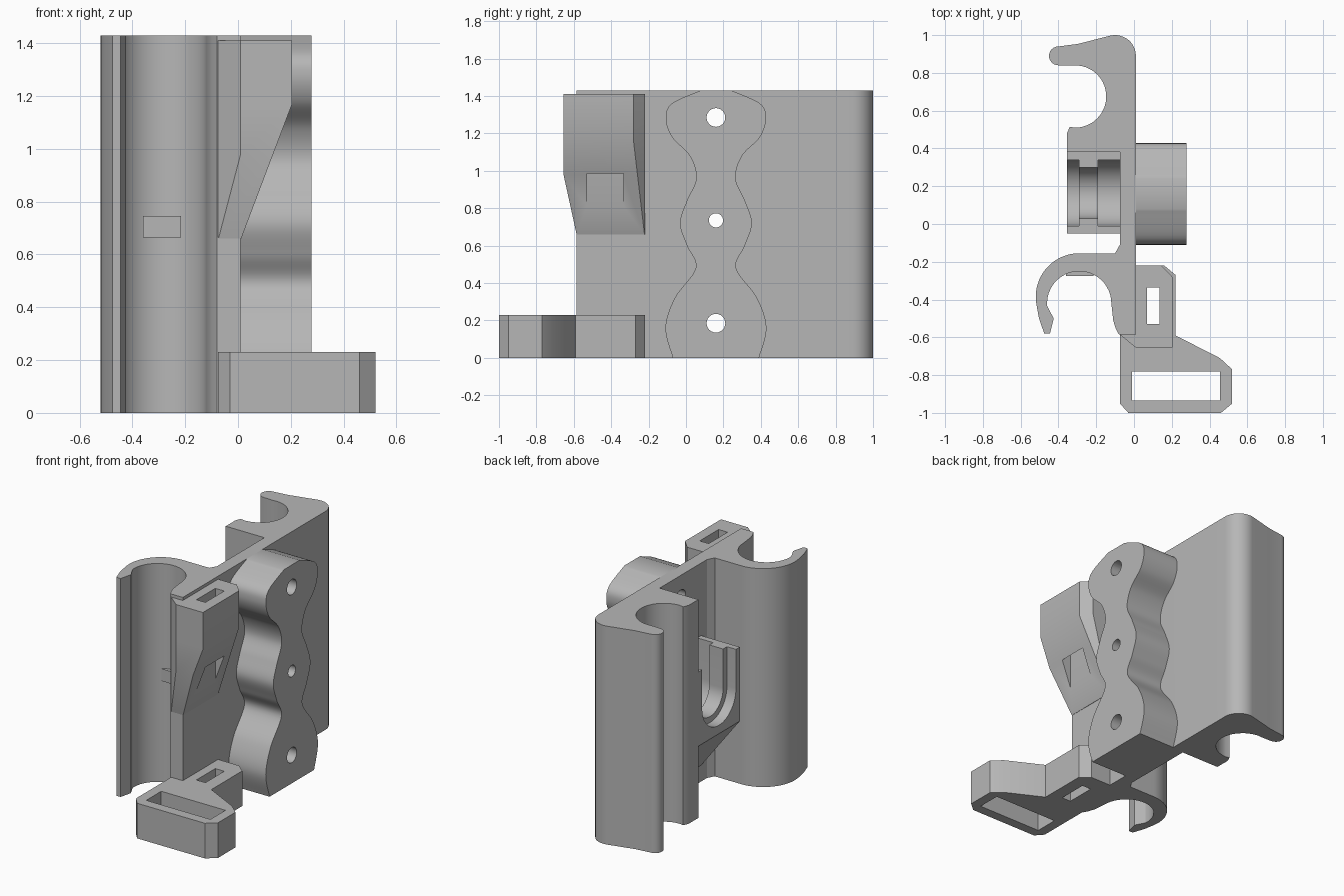
import bpy, bmesh
from math import cos, sin, radians

old = bpy.data.objects.get("Cube")
if old:
    bpy.data.objects.remove(old, do_unlink=True)

grey = bpy.data.materials.new("plain_grey")
grey.use_nodes = True
COLOUR = (0.47, 0.47, 0.47, 1)
grey.diffuse_color = COLOUR
grey.node_tree.nodes["Principled BSDF"].inputs["Base Color"].default_value = COLOUR


def arc(cx, cy, r, start, end, n=24):
    """Points along an arc, angles in degrees."""
    angles = [radians(start + (end - start) * i / n) for i in range(n + 1)]
    return [(cx + r * cos(a), cy + r * sin(a)) for a in angles]


def rect(a0, a1, b0, b1):
    return [(a0, b0), (a1, b0), (a1, b1), (a0, b1)]


def spline(points, n=8):
    """Smooth curve passing through all points."""
    pts = [points[0]] + points + [points[-1]]
    out = []
    for p, q, r, s in zip(pts, pts[1:], pts[2:], pts[3:]):
        for i in range(n):
            t = i / n
            out.append(tuple(
                0.5 * (2 * q[k] + (r[k] - p[k]) * t
                       + (2 * p[k] - 5 * q[k] + 4 * r[k] - s[k]) * t ** 2
                       + (3 * q[k] - p[k] - 3 * r[k] + s[k]) * t ** 3) for k in (0, 1)))
    return out + [points[-1]]


def loft(name, rings):
    """Skin equal-length rings of 3D points and cap both ends."""
    bm = bmesh.new()
    rows = [[bm.verts.new(p) for p in ring] for ring in rings]
    for low, high in zip(rows, rows[1:]):
        for i in range(len(low)):
            j = (i + 1) % len(low)
            bm.faces.new((low[i], low[j], high[j], high[i]))
    bm.faces.new(rows[0][::-1])
    bm.faces.new(rows[-1])
    bmesh.ops.recalc_face_normals(bm, faces=bm.faces)
    mesh = bpy.data.meshes.new(name)
    bm.to_mesh(mesh)
    bm.free()
    mesh.materials.append(grey)
    obj = bpy.data.objects.new(name, mesh)
    bpy.context.collection.objects.link(obj)
    return obj


def prism(name, outline, axis, h0, h1):
    """Extrude a 2D outline along an axis."""
    place = {"x": lambda a, b, h: (h, a, b),
             "y": lambda a, b, h: (a, h, b),
             "z": lambda a, b, h: (a, b, h)}[axis]
    return loft(name, [[place(a, b, h) for a, b in outline] for h in (h0, h1)])


def cut(targets, cutters):
    """Subtract the cutters from every target, then discard them."""
    for target in targets:
        for cutter in cutters:
            mod = target.modifiers.new("cut", "BOOLEAN")
            mod.operation, mod.solver, mod.object = "DIFFERENCE", "EXACT", cutter
        graph = bpy.context.evaluated_depsgraph_get()
        mesh = bpy.data.meshes.new_from_object(target.evaluated_get(graph))
        target.modifiers.clear()
        target.data = mesh
    for cutter in cutters:
        bpy.data.objects.remove(cutter, do_unlink=True)


HEIGHT = 1.43
FACE = 0.01      # outer face of the plate
INNER = -0.075   # inner face of the plate
MID = 0.16       # y of the bolt line

# Plate with rear hook and front tube clip, one continuous section
section = [(FACE, -0.585)]
section += arc(-0.1, 0.89, 0.11, 0, 100, 12)
section += [(-0.3, 0.953)]
section += arc(-0.4, 0.89, 0.05, 90, 270, 12)
section += [(-0.335, 0.838)]
section += arc(-0.312, 0.675, 0.165, 85, -90)
section += [(-0.34, 0.515), (-0.355, 0.48), (-0.355, 0.38), (INNER, 0.38)]
section += [(INNER, -0.11), (-0.1, -0.155)]
section += arc(-0.29, -0.385, 0.23, 90, 190)
section += [(-0.503, -0.5), (-0.475, -0.58), (-0.445, -0.58), (-0.425, -0.5)]
section += arc(-0.29, -0.42, 0.17, 185, 0)
section += [(-0.11, -0.51), (-0.098, -0.55), (-0.08, -0.585)]
plate = prism("clip_plate", section, "z", 0, HEIGHT)

# Small flat pad inside the tube clip
prism("clip_pad", rect(-0.36, -0.215, 0.665, 0.745), "y", -0.275, -0.24)

# Pocket block with a sloped underside
block = prism("pocket_block",
              [(-0.355, 0.955), (-0.355, 0.47), (-0.07, 0.1), (-0.07, 0.955)],
              "y", -0.05, 0.385)


def u_cutter(radius, x0, x1):
    outline = arc(0.165, 0.7, radius, 180, 360) + [(0.165 + radius, 1.2), (0.165 - radius, 1.2)]
    return prism("u_cutter", outline, "x", x0, x1)


cut([block], [u_cutter(0.175, -0.4, -0.29), u_cutter(0.135, -0.3, -0.18),
              u_cutter(0.175, -0.19, INNER)])

# Wavy mounting block, mirrored about the bolt line
waves = spline([(0.23, 0), (0.27, 0.16), (0.22, 0.32), (0.108, 0.48), (0.155, 0.6),
                (0.192, 0.72), (0.155, 0.84), (0.105, 0.96), (0.14, 1.08),
                (0.235, 1.18), (0.268, 1.28), (0.235, 1.36), (0.08, HEIGHT)])
outline = [(MID + w, z) for w, z in waves] + [(MID - w, z) for w, z in reversed(waves)]
wavy = prism("wavy_mount", outline, "x", 0, 0.278)

# Three bolt holes through everything
cut([plate, block, wavy],
    [prism("bolt_cutter", arc(MID, z, r, 0, 345, 23), "x", -0.6, 0.5)
     for z, r in ((0.185, 0.05), (0.735, 0.038), (1.285, 0.05))])

# Upper strap post flaring out of the plate
post_rings = []
for z, x, flare in ((0.66, 0.012, 0), (0.98, 0.133, 1), (1.17, 0.205, 1), (1.41, 0.205, 1)):
    front = -0.585 - 0.07 * flare
    chamfer = 0.06 * (x - 0.012) / 0.193
    post_rings.append([(-0.078, -0.583, z), (-0.074 + 0.084 * flare, front, z),
                       (x, front, z), (x, -0.222 - chamfer, z),
                       (x - chamfer, -0.22, z), (-0.03, -0.22, z)])
post = loft("strap_post", post_rings)

# Lower strap loop
loop = prism("strap_loop",
             [(INNER, -0.57), (INNER, -0.95), (-0.03, -1), (0.46, -1), (0.52, -0.95),
              (0.52, -0.77), (0.455, -0.71), (0.22, -0.59), (0.22, -0.27),
              (0.16, -0.22), (0, -0.22), (0, -0.57)], "z", 0, 0.23)

# Strap slots
cut([loop], [prism("loop_cutter", rect(-0.01, 0.455, -0.935, -0.78), "z", -0.1, 0.4)])
cut([post, loop], [prism("slot_cutter", rect(0.07, 0.135, -0.53, -0.335), "z", -0.1, 1.6)])

# Smooth curved walls, keep edges sharp
bpy.ops.object.select_all(action="DESELECT")
for obj in (plate, block, wavy, post, loop):
    obj.select_set(True)
bpy.context.view_layer.objects.active = plate
bpy.ops.object.shade_smooth_by_angle(angle=radians(25))
